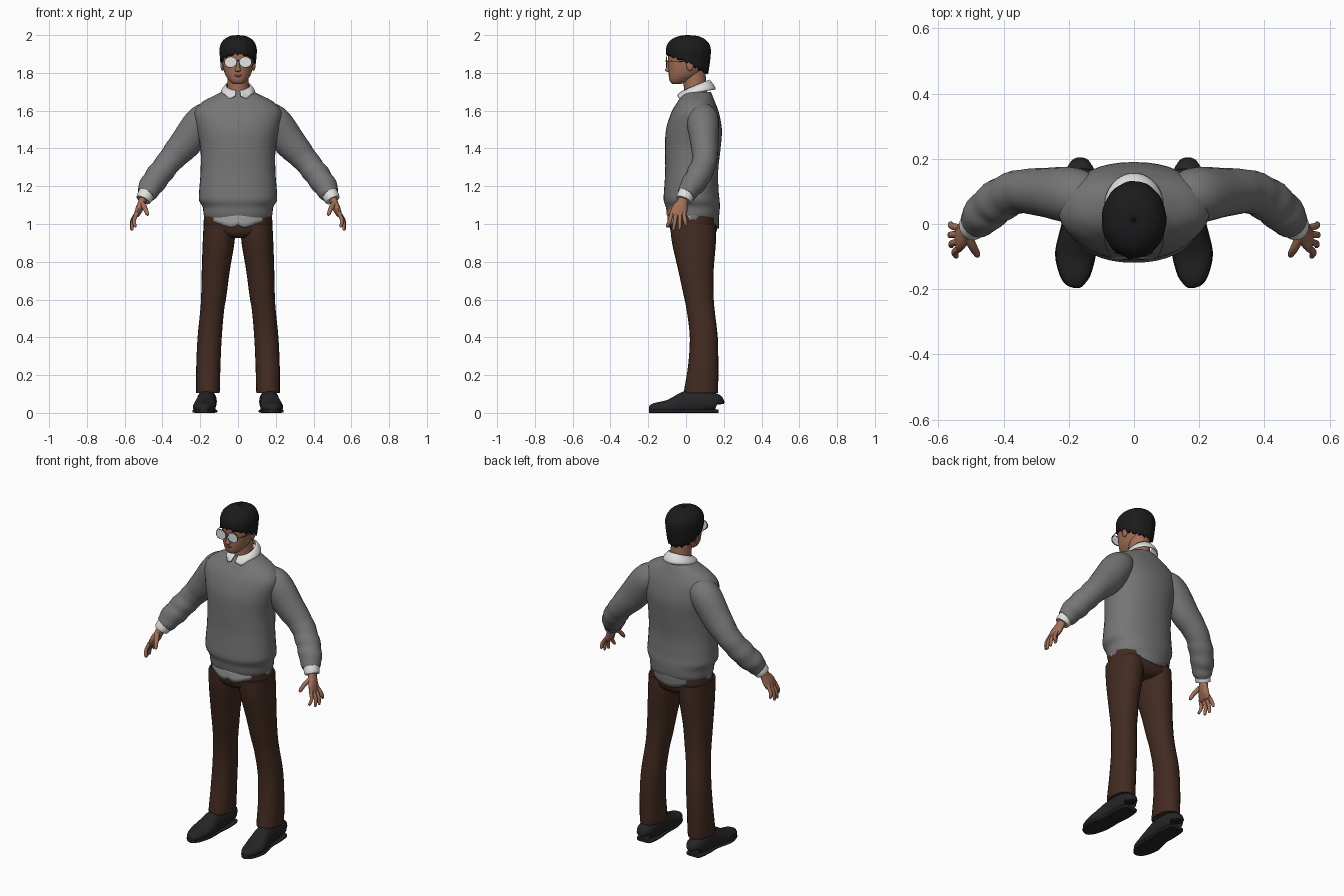
import bpy, bmesh, math
from mathutils import Vector

if "Cube" in bpy.data.objects:
    bpy.data.objects.remove(bpy.data.objects["Cube"])

TAU = 2 * math.pi


def material(name, rgb):
    m = bpy.data.materials.new(name)
    m.diffuse_color = (*rgb, 1)
    m.use_nodes = True
    m.node_tree.nodes["Principled BSDF"].inputs["Base Color"].default_value = m.diffuse_color
    return m


KNIT = material("grey_knit", (0.18, 0.18, 0.18))
CLOTH = material("white_cloth", (0.75, 0.75, 0.74))
TAIL = material("pale_grey_cloth", (0.36, 0.36, 0.36))
BROWN = material("brown_trousers", (0.055, 0.024, 0.015))
LEATHER = material("black_leather", (0.018, 0.018, 0.02))
HAIR = material("black_hair", (0.011, 0.011, 0.012))
SKIN = material("skin", (0.36, 0.16, 0.10))
LIPS = material("lips", (0.22, 0.07, 0.05))
GLASS = material("pale_lens", (0.78, 0.80, 0.82))
METAL = material("dark_metal", (0.10, 0.10, 0.11))


def finish(name, bm, mat, mirror=False, solid=0.0, angle=50):
    bmesh.ops.recalc_face_normals(bm, faces=bm.faces)
    me = bpy.data.meshes.new(name)
    bm.to_mesh(me)
    bm.free()
    me.materials.append(mat)
    ob = bpy.data.objects.new(name, me)
    bpy.context.collection.objects.link(ob)
    if solid:
        s = ob.modifiers.new("thickness", 'SOLIDIFY')
        s.thickness = solid
        s.offset = -1
    if mirror:
        ob.modifiers.new("mirror", 'MIRROR').use_mirror_merge = False
    bpy.ops.object.select_all(action='DESELECT')
    bpy.context.view_layer.objects.active = ob
    ob.select_set(True)
    bpy.ops.object.shade_smooth_by_angle(angle=math.radians(angle))
    return ob


def skin_rings(bm, rings, closed=True, caps=True):
    vs = [[bm.verts.new(p) for p in r] for r in rings]
    n = len(vs[0])
    for a, b in zip(vs, vs[1:]):
        for i in range(n if closed else n - 1):
            j = (i + 1) % n
            bm.faces.new((a[i], a[j], b[j], b[i]))
    if caps:
        bm.faces.new(vs[0])
        bm.faces.new(vs[-1])


def spline(rows, steps):
    """Catmull-Rom interpolation of the section rows."""
    out = []
    for i in range(len(rows) - 1):
        q = [rows[max(i - 1, 0)], rows[i], rows[i + 1], rows[min(i + 2, len(rows) - 1)]]
        for k in range(steps):
            t = k / steps
            out.append([0.5 * (2 * b + (c - a) * t + (2 * a - 5 * b + 4 * c - d) * t * t
                               + (3 * b - a - 3 * c + d) * t ** 3) for a, b, c, d in zip(*q)])
    return out + [list(rows[-1])]


def loft(name, rows, mat, n=24, flat=False, power=2.0, steps=4, mirror=False,
         floor=None, wrinkle=None, bm=None):
    """Rows are (x, y, z, radius u, radius v); rings are level if flat, else square to the path."""
    own = bm is None
    bm = bm or bmesh.new()
    rows = spline(rows, steps)
    rings = []
    for i, r in enumerate(rows):
        c = Vector(r[:3])
        if flat:
            u, v = Vector((1, 0, 0)), Vector((0, 1, 0))
        else:
            t = (Vector(rows[min(i + 1, len(rows) - 1)][:3]) - Vector(rows[max(i - 1, 0)][:3])).normalized()
            u = t.cross(Vector((1, 0, 0))).normalized()
            v = u.cross(t)
        ring = []
        for k in range(n):
            a = TAU * k / n
            ca, sa = math.cos(a), math.sin(a)
            s = wrinkle(c, a) if wrinkle else 1
            p = c + (u * r[3] * math.copysign(abs(ca) ** (2 / power), ca)
                     + v * r[4] * math.copysign(abs(sa) ** (2 / power), sa)) * s
            if floor is not None:
                p.z = max(p.z, floor)
            ring.append(p)
        rings.append(ring)
    skin_rings(bm, rings)
    if own:
        return finish(name, bm, mat, mirror)


def sheet(name, f, nu, nv, mat, closed=True, solid=0.008):
    """Open surface from f(u, v), u running around and v downwards."""
    bm = bmesh.new()
    d = nu if closed else nu - 1
    skin_rings(bm, [[f(i / d, j / nv) for i in range(nu)] for j in range(nv + 1)], closed, False)
    return finish(name, bm, mat, solid=solid)


def ball(name, loc, size, mat, mirror=False):
    bm = bmesh.new()
    bmesh.ops.create_uvsphere(bm, u_segments=14, v_segments=8, radius=1)
    for v in bm.verts:
        v.co = Vector(loc) + Vector(a * b for a, b in zip(v.co, size))
    return finish(name, bm, mat, mirror)


# sweater body with a soft bulge over the waistband
loft("sweater_body", [
    (0, .038, 1.025, .172, .128), (0, .038, 1.05, .182, .138), (0, .036, 1.09, .187, .143),
    (0, .030, 1.125, .206, .148), (0, .028, 1.17, .206, .145), (0, .030, 1.28, .198, .140),
    (0, .036, 1.40, .199, .147), (0, .042, 1.50, .218, .148), (0, .048, 1.59, .232, .126),
    (0, .054, 1.645, .19, .100), (0, .058, 1.68, .125, .082), (0, .060, 1.70, .085, .072)],
    KNIT, n=40, flat=True, power=2.2)


# sleeves with folds towards the wrist
def folds(c, a):
    k = min(max((1.42 - c.z) / .15, 0), 1)
    return 1 + .035 * k * math.sin(c.z * 105 + 1.5 * math.sin(a))


loft("sleeve", [
    (.11, .08, 1.58, .06, .06), (.185, .088, 1.55, .085, .086), (.272, .097, 1.435, .075, .085),
    (.36, .098, 1.335, .066, .068), (.43, .060, 1.245, .066, .066), (.465, .025, 1.195, .06, .062),
    (.485, .005, 1.16, .05, .052), (.488, .002, 1.155, .044, .044)],
    KNIT, n=24, steps=6, mirror=True, wrinkle=folds)
loft("shirt_cuff", [(.48, .006, 1.17, .043, .043), (.495, -.006, 1.14, .044, .043),
                    (.502, -.012, 1.126, .041, .038)], CLOTH, mirror=True)


# shirt tail below the hem, pale at the front and knit at the back
def tail(u, v):
    a = TAU * u
    s = math.sin(a)
    low = 1.018 - .042 * abs(s) ** 5 + (.022 * max(0, -s) ** 200)
    z = 1.06 + (low - 1.06) * v
    return (.181 * math.cos(a), .038 + .136 * s, z)


t = sheet("shirt_tail", tail, 64, 3, TAIL)
t.data.materials.append(KNIT)
for f in t.data.polygons:
    f.material_index = int(f.center.y > .03)


# folded shirt collar, open at the front
def collar(u, v):
    a = -math.pi / 2 + .16 + (TAU - .32) * u
    front = .5 - .5 * math.sin(a)
    tip = max(0, 1 - abs(abs(u - .5) * 2 - .88) / .14)
    top = 1.764 - .055 * front
    low = 1.712 - .030 * front - .022 * tip
    w = math.sin(v * math.pi / 2)
    return ((.064 + .027 * w) * math.cos(a), .055 + (.068 + .034 * w) * math.sin(a), top + (low - top) * v)


sheet("shirt_collar", collar, 49, 4, CLOTH, closed=False, solid=.006)

# trousers
loft("trouser_seat", [(0, .04, .925, .05, .09), (0, .04, .95, .155, .116), (0, .04, .99, .181, .126),
                      (0, .038, 1.07, .177, .126)], BROWN, n=32, flat=True, power=2.3)
loft("trouser_leg", [
    (.160, .080, .105, .060, .087), (.159, .080, .12, .063, .090), (.157, .091, .25, .064, .080),
    (.150, .094, .40, .064, .074), (.137, .078, .54, .063, .074), (.128, .067, .62, .067, .079),
    (.118, .053, .75, .074, .093), (.103, .042, .90, .084, .116), (.097, .038, 1.0, .085, .122)],
    BROWN, n=24, flat=True, power=2.2, mirror=True)

# shoes and their soles
shoe = [(.165, .172, .045, .025, .025), (.165, .163, .055, .045, .045), (.165, .09, .06, .06, .053),
        (.168, .01, .052, .066, .050), (.174, -.05, .038, .052, .057), (.180, -.10, .03, .037, .059),
        (.180, -.16, .026, .028, .044), (.178, -.188, .024, .018, .024), (.178, -.196, .024, .008, .008)]
loft("shoe", shoe, LEATHER, mirror=True, floor=.006, power=2.2)
loft("shoe_sole", [(x, y, .009, .009, b * 1.05) for x, y, z, a, b in shoe], LEATHER, mirror=True, power=5)

# hands: palm, four fingers and a thumb in one mesh
bm = bmesh.new()
loft("", [(.498, -.008, 1.15, .026, .022), (.510, -.02, 1.11, .031, .021), (.525, -.034, 1.075, .043, .019),
          (.537, -.042, 1.048, .042, .014), (.540, -.043, 1.04, .034, .009)], SKIN, n=16, bm=bm)
for y, tip_y, tip_x, tip_z in ((-.074, -.098, .545, .982), (-.053, -.066, .560, .966),
                               (-.032, -.034, .564, .968), (-.012, .000, .562, .990)):
    mx, my, mz = (.536 + tip_x) / 2 + .01, (y + tip_y) / 2, (1.055 + tip_z) / 2
    loft("", [(.534, y, 1.06, .011, .011), (mx, my, mz, .0105, .010),
              (tip_x, tip_y, tip_z + .008, .0085, .008), (tip_x - .001, tip_y, tip_z, .004, .004)],
         SKIN, n=10, bm=bm)
loft("", [(.512, -.035, 1.115, .013, .015), (.493, -.072, 1.085, .0125, .013), (.481, -.093, 1.055, .010, .010),
          (.478, -.098, 1.045, .004, .004)], SKIN, n=10, bm=bm)
finish("hand", bm, SKIN, mirror=True)

# neck, head and facial features
loft("neck", [(0, .052, 1.66, .060, .062), (0, .048, 1.73, .057, .060), (0, .040, 1.82, .056, .062)],
     SKIN, flat=True)
loft("head", [
    (0, -.050, 1.741, .018, .020), (0, -.044, 1.747, .034, .036), (0, -.030, 1.762, .049, .058),
    (0, -.012, 1.785, .065, .079), (0, .002, 1.82, .077, .095), (0, .010, 1.87, .084, .106),
    (0, .012, 1.92, .084, .106), (0, .012, 1.965, .060, .080), (0, .012, 1.985, .02, .03)],
    SKIN, n=32, flat=True, power=2.15)
loft("nose", [(0, -.086, 1.806, .010, .012), (0, -.094, 1.812, .016, .018), (0, -.092, 1.828, .011, .014),
              (0, -.090, 1.865, .007, .011)], SKIN, n=12, flat=True)
ball("ear", (.083, .022, 1.842), (.010, .020, .032), SKIN, True)
ball("upper_lip", (0, -.0885, 1.789), (.021, .005, .004), LIPS)
ball("lower_lip", (0, -.0865, 1.782), (.017, .006, .004), LIPS)
ball("eyebrow", (.038, -.087, 1.893), (.022, .006, .004), HAIR, True)


# hair cap: short fringe, longer sides and nape, choppy lower edge
def hair(u, v):
    a = TAU * u
    s = math.sin(a)
    low = 1.905 + (-.055 if s < 0 else -.105) * ((1 + s) if s < 0 else 1) ** 2
    low = 1.900 - .045 * (1 - min(1, -s)) ** .8 if s < 0 else 1.855 - .055 * s ** .7
    low += .006 * math.sin(a * 17) + .004 * math.sin(a * 29 + 1)
    z = 2 - (2 - low) * v ** 1.7
    h = 2 - z
    r = (1 - (1 - min(h / .085, 1)) ** 2.3) ** (1 / 2.3)
    r *= 1 - .10 * max(0, (h - .085) / .1) ** 1.3
    r *= 1 + .012 * v * math.sin(a * 11 + 2 * v)
    return (.099 * r * math.cos(a), .013 + .119 * r * s, z)


sheet("hair", hair, 72, 14, HAIR, solid=.013)

# glasses: pale lenses, thin rims, bridge and side arms
bm = bmesh.new()
rim = bmesh.new()
ring = [(.039 + .031 * math.cos(TAU * k / 24), .027 * math.sin(TAU * k / 24)) for k in range(24)]
skin_rings(bm, [[(x, y, 1.857 + z) for x, z in ring] for y in (-.106, -.102)])
finish("lens", bm, GLASS, mirror=True, angle=30)
edge = []
for dx, y in ((1, -.107), (1.07, -.107), (1.07, -.101), (1, -.101), (1, -.107)):
    edge.append([(.039 + (x - .039) * dx, y, 1.857 + z * dx) for x, z in ring])
skin_rings(rim, edge, caps=False)
bmesh.ops.remove_doubles(rim, verts=rim.verts, dist=1e-6)
finish("lens_rim", rim, METAL, mirror=True, angle=30)
loft("glasses_arm", [(.071, -.104, 1.862, .002, .002), (.088, -.06, 1.862, .002, .002),
                     (.090, .02, 1.858, .002, .002)], METAL, n=8, mirror=True)
loft("glasses_bridge", [(.000, -.107, 1.866, .002, .002), (.004, -.1065, 1.865, .002, .002),
                        (.010, -.105, 1.861, .002, .002)], METAL, n=8, mirror=True)
